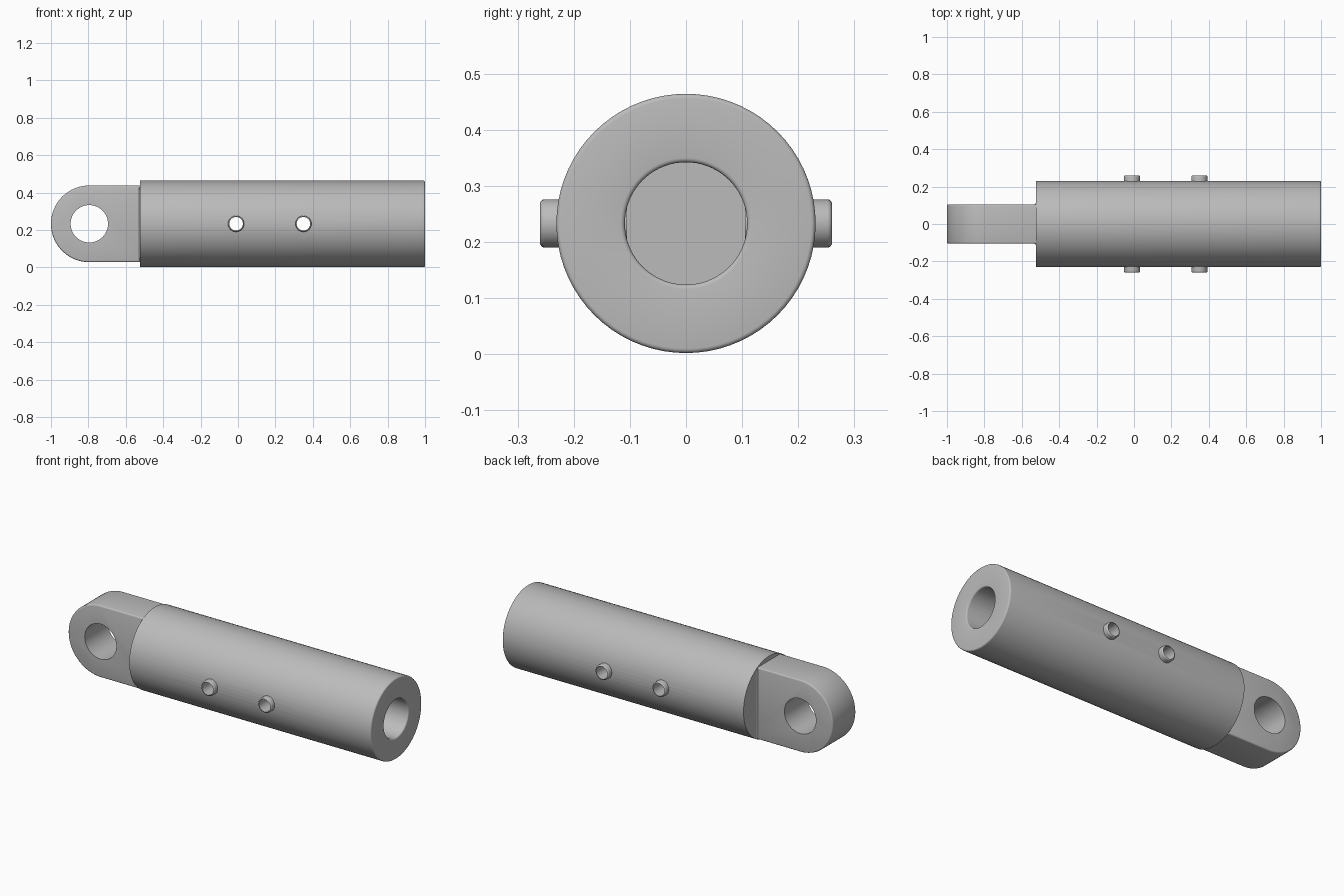
import bpy, bmesh, math
from mathutils import Matrix, Vector

AXIS_Z = 0.233
PIN_X = (-0.01, 0.35)
LUG_X = -0.795

cube = bpy.data.objects.get("Cube")
if cube:
    bpy.data.objects.remove(cube, do_unlink=True)

steel = bpy.data.materials.new("satin_grey")
steel.use_nodes = True
colour = (0.5, 0.5, 0.5, 1)
steel.diffuse_color = colour
steel.node_tree.nodes["Principled BSDF"].inputs["Base Color"].default_value = colour


def make_object(name, bm):
    bmesh.ops.recalc_face_normals(bm, faces=bm.faces)
    mesh = bpy.data.meshes.new(name)
    bm.to_mesh(mesh)
    bm.free()
    mesh.materials.append(steel)
    obj = bpy.data.objects.new(name, mesh)
    bpy.context.collection.objects.link(obj)
    return obj


def revolve(name, profile, axis, origin, steps, closed=False):
    """Spin (distance along axis, radius) points around an axis."""
    bm = bmesh.new()
    axis = Vector(axis)
    verts = [bm.verts.new(axis * d + Vector((0, 0, r))) for d, r in profile]
    edges = [bm.edges.new(pair) for pair in zip(verts, verts[1:])]
    if closed:
        edges.append(bm.edges.new((verts[-1], verts[0])))
    bmesh.ops.spin(bm, geom=verts + edges, cent=(0, 0, 0), axis=axis,
                   angle=math.tau, steps=steps)
    bmesh.ops.remove_doubles(bm, verts=bm.verts, dist=1e-5)
    bmesh.ops.translate(bm, verts=bm.verts, vec=origin)
    return make_object(name, bm)


def prism(name, points, plane_to_world, depth):
    """Extrude a flat outline along its local normal."""
    bm = bmesh.new()
    face = bm.faces.new([bm.verts.new((u, v, -depth / 2)) for u, v in points])
    new = bmesh.ops.extrude_face_region(bm, geom=[face])["geom"]
    bmesh.ops.translate(bm, vec=(0, 0, depth),
                        verts=[v for v in new if isinstance(v, bmesh.types.BMVert)])
    bmesh.ops.transform(bm, matrix=plane_to_world, verts=bm.verts)
    return make_object(name, bm)


def drill(target, x, radius):
    """Cut a straight hole along y."""
    cutter = revolve("drill_cutter", [(-0.5, 0), (-0.5, radius), (0.5, radius), (0.5, 0)],
                     (0, 1, 0), (x, 0, AXIS_Z), 48)
    cutter.hide_render = True
    mod = target.modifiers.new("hole", "BOOLEAN")
    mod.operation, mod.solver, mod.object = "DIFFERENCE", "EXACT", cutter
    apply_modifiers(target)
    bpy.data.objects.remove(cutter, do_unlink=True)


def activate(obj):
    bpy.ops.object.select_all(action="DESELECT")
    obj.select_set(True)
    bpy.context.view_layer.objects.active = obj


def apply_modifiers(obj):
    activate(obj)
    for mod in list(obj.modifiers):
        bpy.ops.object.modifier_apply(modifier=mod.name)


def smooth(obj):
    activate(obj)
    bpy.ops.object.shade_smooth_by_angle(angle=math.radians(32))


def round_corner(cx, cr, radius, start):
    """Quarter arc, used for the rounded rims."""
    angles = [math.radians(start - 22.5 * i) for i in range(5)]
    return [(cx + radius * math.cos(a), cr + radius * math.sin(a)) for a in angles]


# Main barrel with a rounded open end and a blind bore
outer, bore, rim = 0.231, 0.109, 0.008
profile = [(-0.525, 0), (-0.525, outer)]
profile += round_corner(1 - rim, outer - rim, rim, 90)
profile += round_corner(1 - rim, bore + rim, rim, 0)
profile += [(-0.3, bore), (-0.3, 0)]
barrel = revolve("barrel", profile, (1, 0, 0), (0, 0, AXIS_Z), 72)
for x in PIN_X:
    drill(barrel, x, 0.04)
smooth(barrel)

# Hollow cross bushings lining the drilled holes on both sides
for x in PIN_X:
    for side, label in ((-1, "front"), (1, "back")):
        tube = [(0.105, 0.036), (0.105, 0.043)] + round_corner(0.252, 0.035, 0.008, 90)
        tube += [(0.26, 0.036)]
        tube[-2] = (0.26, 0.037)
        bushing = revolve(label + "_bushing", tube, (0, side, 0), (x, 0, AXIS_Z), 32, True)
        smooth(bushing)

# Mounting lug: straight tongue with a round end and a cross hole
radius = 0.205
arc = [math.radians(90 + 180 * i / 40) for i in range(41)]
outline = [(LUG_X + radius * math.cos(a), radius * math.sin(a)) for a in arc]
outline += [(-0.45, -radius), (-0.45, radius)]
upright = Matrix.Translation((0, 0, AXIS_Z)) @ Matrix.Rotation(math.pi / 2, 4, "X")
lug = prism("lug", outline, upright, 0.21)
bevel = lug.modifiers.new("soft_edges", "BEVEL")
bevel.width, bevel.segments, bevel.limit_method = 0.008, 3, "ANGLE"
bevel.angle_limit = math.radians(40)
apply_modifiers(lug)
drill(lug, LUG_X, 0.1)
smooth(lug)

# Small fillets where the lug meets the barrel
for side, label in ((-1, "front"), (1, "back")):
    wedge = [(-0.537, side * 0.104), (-0.529, side * 0.107),
             (-0.524, side * 0.115), (-0.524, side * 0.1)]
    prism(label + "_root_fillet", wedge, Matrix.Translation((0, 0, AXIS_Z)), 0.39)
